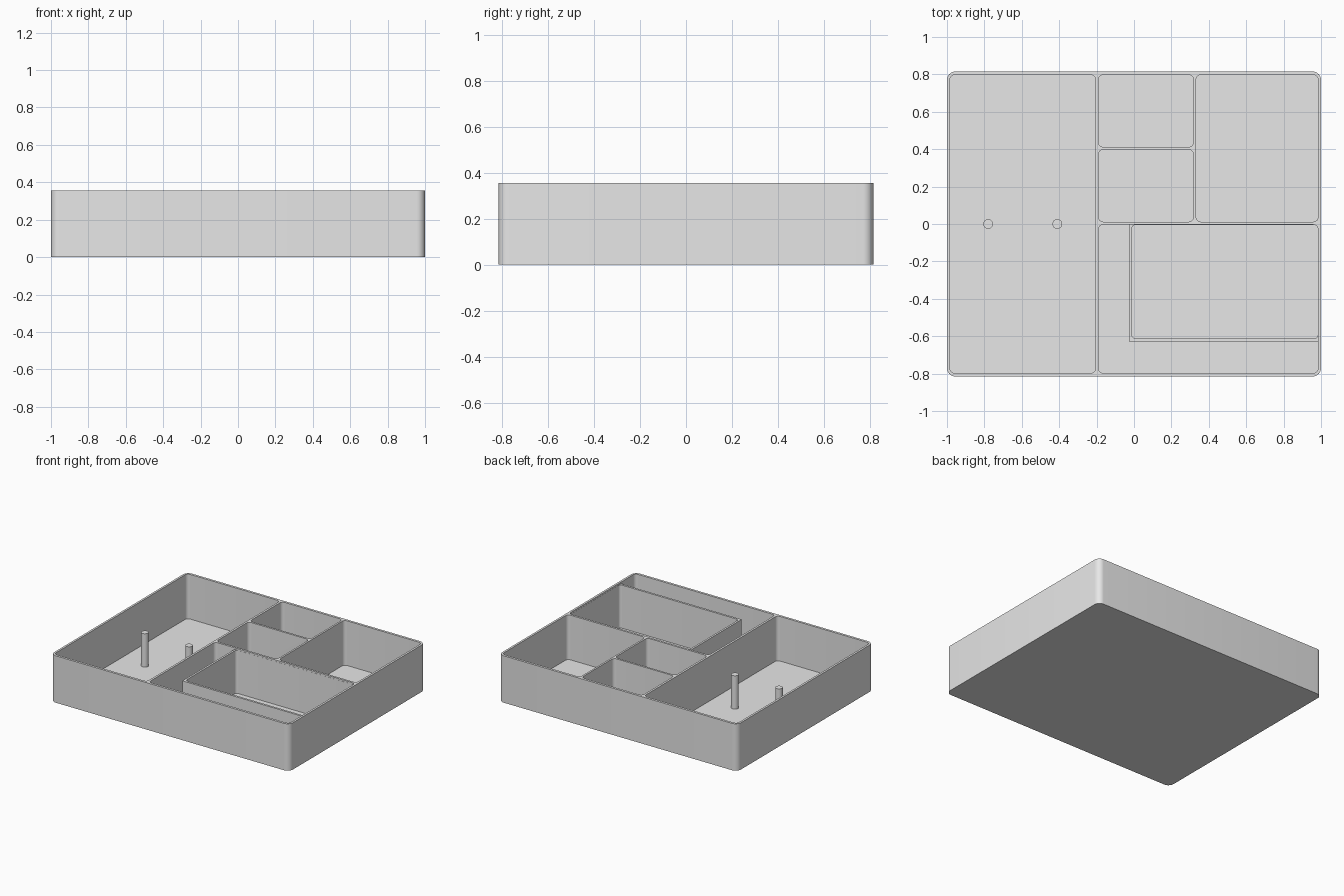
import bpy
import bmesh
from math import sin, cos, pi

cube = bpy.data.objects.get("Cube")
if cube:
    bpy.data.objects.remove(cube, do_unlink=True)

HEIGHT, FLOOR = 0.355, 0.017

grey = bpy.data.materials.new("light_grey")
grey.use_nodes = True
grey.diffuse_color = (0.8, 0.8, 0.8, 1)
grey.node_tree.nodes["Principled BSDF"].inputs["Base Color"].default_value = (0.8, 0.8, 0.8, 1)


def prism(name, outline, z0, z1):
    """Extrude a flat outline from z0 up to z1."""
    bm = bmesh.new()
    base = bm.faces.new([bm.verts.new((x, y, z0)) for x, y in outline])
    top = bmesh.ops.extrude_face_region(bm, geom=[base])["geom"]
    moved = [v for v in top if isinstance(v, bmesh.types.BMVert)]
    bmesh.ops.translate(bm, vec=(0, 0, z1 - z0), verts=moved)
    bmesh.ops.recalc_face_normals(bm, faces=bm.faces)
    mesh = bpy.data.meshes.new(name)
    bm.to_mesh(mesh)
    bm.free()
    mesh.materials.append(grey)
    obj = bpy.data.objects.new(name, mesh)
    bpy.context.collection.objects.link(obj)
    return obj


def rounded(x0, x1, y0, y1, r, steps=8):
    """Outline of a rectangle with rounded corners."""
    centres = [(x1 - r, y1 - r), (x0 + r, y1 - r), (x0 + r, y0 + r), (x1 - r, y0 + r)]
    points = []
    for i, (cx, cy) in enumerate(centres):
        for k in range(steps + 1):
            a = pi / 2 * (i + k / steps)
            points.append((cx + r * cos(a), cy + r * sin(a)))
    return points


def select(obj):
    bpy.ops.object.select_all(action='DESELECT')
    obj.select_set(True)
    bpy.context.view_layer.objects.active = obj


def cut(obj, cutter):
    cutter.hide_render = True
    mod = obj.modifiers.new("cut", 'BOOLEAN')
    mod.operation, mod.solver, mod.object = 'DIFFERENCE', 'EXACT', cutter
    select(obj)
    bpy.ops.object.modifier_apply(modifier=mod.name)
    bpy.data.objects.remove(cutter, do_unlink=True)


def smooth(obj):
    select(obj)
    bpy.ops.object.shade_smooth_by_angle(angle=pi / 6)


# Tray block with rounded vertical corners, hollowed into compartments
tray = prism("tray", rounded(-1, 1, -0.815, 0.815, 0.045), 0, HEIGHT)
compartments = [
    (-0.984, -0.206, -0.797, 0.797),
    (-0.19, 0.318, 0.412, 0.797),
    (-0.19, 0.318, 0.012, 0.397),
    (0.332, 0.984, 0.012, 0.797),
    (-0.19, 0.984, -0.797, -0.004),
]
for cell in compartments:
    cut(tray, prism("cutter", rounded(*cell, 0.025), FLOOR, 1))
smooth(tray)

# Slightly lower L-shaped divider inside the front compartment
corner = [(-0.027, -0.628), (0.992, -0.628), (0.992, 0.004), (-0.027, 0.004)]
divider = prism("inner_divider", corner, FLOOR / 2, HEIGHT - 0.012)
cut(divider, prism("cutter", rounded(-0.012, 0.983, -0.612, -0.005, 0.02), -1, 1))
smooth(divider)

# Two round posts in the long compartment
for name, x in (("left_post", -0.41), ("right_post", -0.78)):
    ring = [(x + 0.026 * cos(2 * pi * i / 32), 0.026 * sin(2 * pi * i / 32)) for i in range(32)]
    smooth(prism(name, ring, FLOOR / 2, 0.27))
